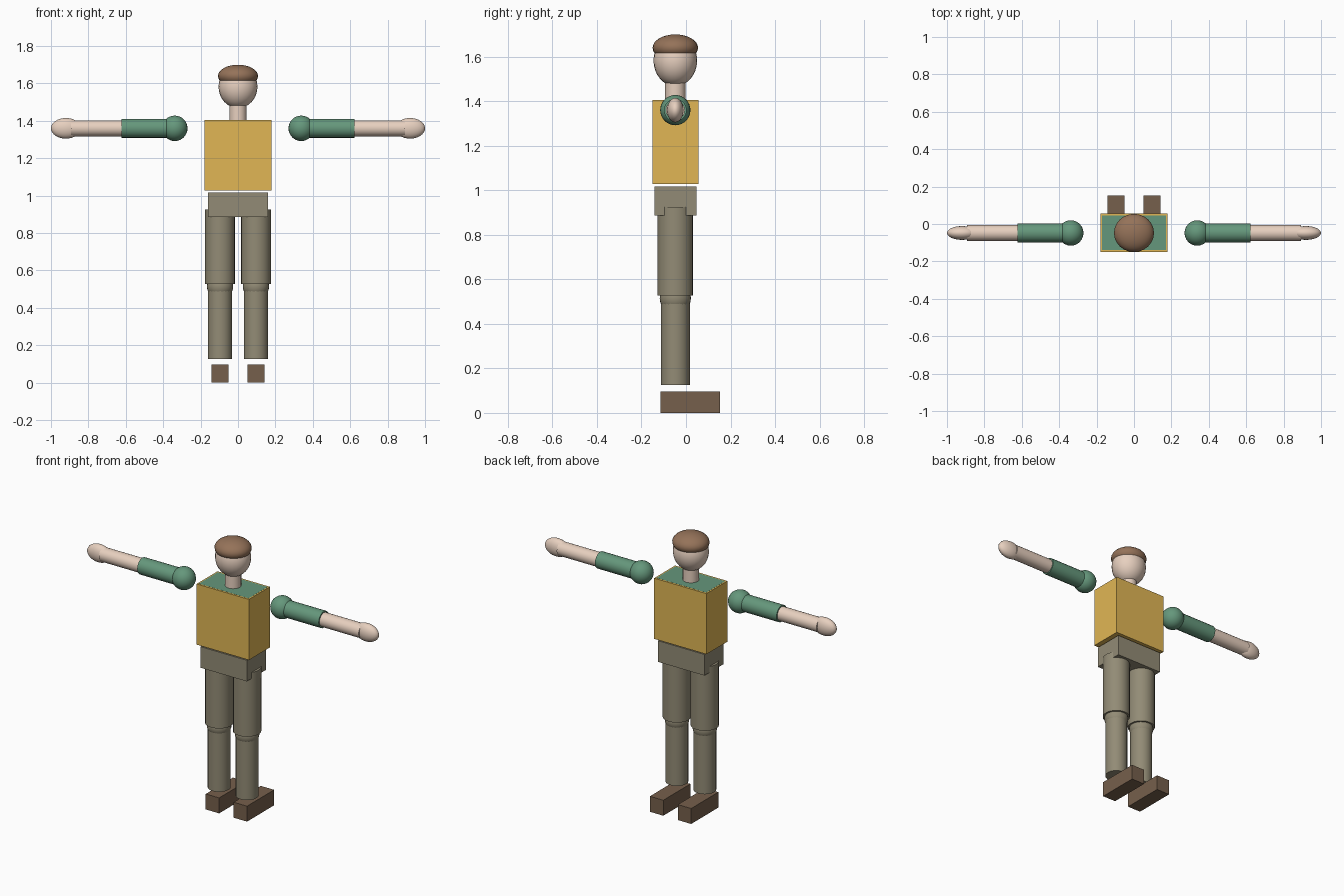
import bpy, math

if "Cube" in bpy.data.objects:
    bpy.data.objects.remove(bpy.data.objects["Cube"])

CY = -0.048  # depth of the body axis


def material(name, rgb):
    m = bpy.data.materials.new(name)
    m.diffuse_color = (*rgb, 1)
    m.use_nodes = True
    m.node_tree.nodes["Principled BSDF"].inputs["Base Color"].default_value = m.diffuse_color
    return m


SKIN = material("skin", (0.80, 0.63, 0.52))
HAIR = material("hair", (0.30, 0.17, 0.10))
SHIRT = material("shirt_green", (0.13, 0.31, 0.20))
VEST = material("vest_yellow", (0.75, 0.47, 0.09))
CLOTH = material("trouser_cloth", (0.29, 0.26, 0.18))
LEATHER = material("shoe_leather", (0.18, 0.115, 0.072))


def finish(name, mat, smooth=True):
    ob = bpy.context.object
    ob.name = name
    ob.data.materials.append(mat)
    bpy.ops.object.transform_apply(location=False, rotation=True, scale=True)
    if smooth:
        bpy.ops.object.shade_smooth_by_angle(angle=math.radians(40))
    return ob


def box(name, mat, lo, hi):
    bpy.ops.mesh.primitive_cube_add(size=1, location=[(a + b) / 2 for a, b in zip(lo, hi)])
    bpy.context.object.scale = [b - a for a, b in zip(lo, hi)]
    return finish(name, mat, False)


def ball(name, mat, center, radii):
    bpy.ops.mesh.primitive_uv_sphere_add(segments=24, ring_count=16, radius=1, location=center)
    bpy.context.object.scale = radii
    return finish(name, mat)


def tube(name, mat, center, radius, length, along_x=False):
    rot = (0, math.pi / 2, 0) if along_x else (0, 0, 0)
    bpy.ops.mesh.primitive_cylinder_add(vertices=20, radius=radius, depth=length,
                                        location=center, rotation=rot)
    return finish(name, mat)


# Head
ball("head", SKIN, (0, CY, 1.583), (0.104, 0.098, 0.115))
ball("hair", HAIR, (0, CY, 1.64), (0.107, 0.102, 0.06))
tube("neck", SKIN, (0, CY, 1.45), 0.046, 0.10)

# Trunk
box("vest", VEST, (-0.18, -0.15, 1.028), (0.18, 0.056, 1.405))
box("shirt", SHIRT, (-0.171, -0.14, 1.05), (0.171, 0.046, 1.4055))
box("pelvis", CLOTH, (-0.16, -0.142, 0.887), (0.16, 0.047, 1.018))

for side, s in (("left", 1), ("right", -1)):
    # Arm, held straight out
    z = 1.36
    ball(side + "_shoulder", SHIRT, (s * 0.338, CY, z), (0.068,) * 3)
    tube(side + "_sleeve", SHIRT, (s * 0.481, CY, z), 0.051, 0.286, True)
    tube(side + "_forearm", SKIN, (s * 0.756, CY, z), 0.043, 0.274, True)
    ball(side + "_hand", SKIN, (s * 0.92, CY, z), (0.08, 0.037, 0.055))

    # Leg
    x = s * 0.096
    tube(side + "_thigh", CLOTH, (x, CY, 0.726), 0.08, 0.398)
    ball(side + "_knee", CLOTH, (x, CY, 0.515), (0.07,) * 3)
    tube(side + "_shin", CLOTH, (x, CY, 0.32), 0.065, 0.388)
    box(side + "_shoe", LEATHER, (x - 0.046, -0.114, 0), (x + 0.046, 0.152, 0.096))
